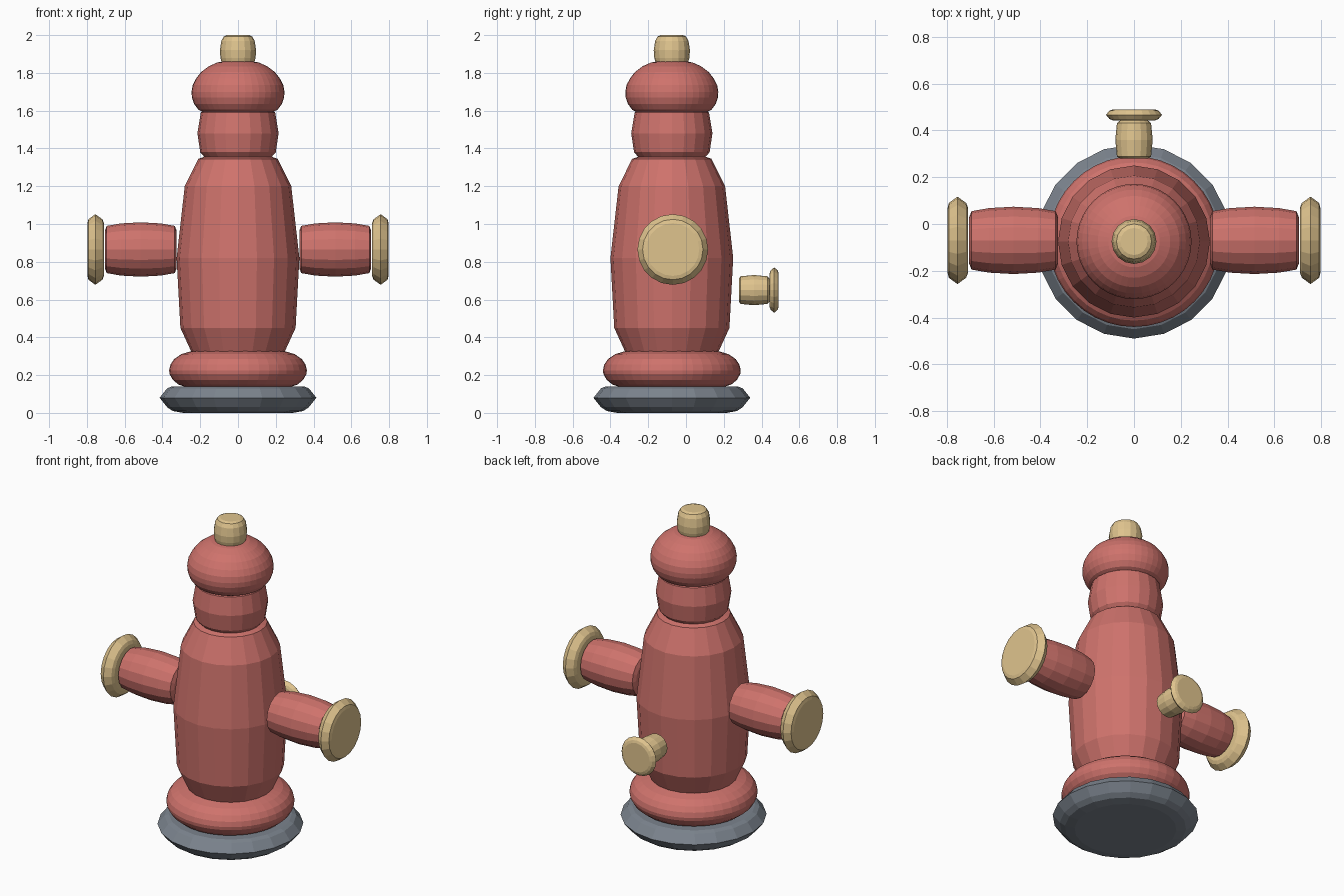
import bpy, bmesh, math
from mathutils import Matrix, Vector

CY = -0.075  # y of the hydrant axis


def material(name, rgb):
    m = bpy.data.materials.new(name)
    m.diffuse_color = (*rgb, 1)
    return m


RED = material("red_paint", (0.62, 0.17, 0.15))
BRASS = material("brass", (0.74, 0.55, 0.27))
GREY = material("dark_grey", (0.20, 0.23, 0.27))


def lathe(name, profile, sides, mat, origin=(0, CY, 0), axis=(0, 0, 1)):
    """Closed flat-shaded solid from (radius, distance along axis) points."""
    bm = bmesh.new()
    rings = []
    for r, h in profile:
        rings.append([bm.verts.new((r * math.sin(2 * math.pi * i / sides),
                                    -r * math.cos(2 * math.pi * i / sides), h))
                      for i in range(sides)])
    for a, b in zip(rings, rings[1:]):
        for i in range(sides):
            j = (i + 1) % sides
            bm.faces.new((a[i], a[j], b[j], b[i]))
    bm.faces.new(rings[0][::-1])
    bm.faces.new(rings[-1])
    rot = Vector((0, 0, 1)).rotation_difference(Vector(axis)).to_matrix().to_4x4()
    bm.transform(Matrix.Translation(origin) @ rot)
    bmesh.ops.recalc_face_normals(bm, faces=bm.faces)
    me = bpy.data.meshes.new(name)
    bm.to_mesh(me)
    bm.free()
    me.materials.append(mat)
    ob = bpy.data.objects.new(name, me)
    bpy.context.collection.objects.link(ob)
    return ob


# Foot plate and rounded collar
lathe("base_plate", [(0.29, 0), (0.345, 0.01), (0.375, 0.03), (0.415, 0.08),
                     (0.375, 0.13), (0.35, 0.14)], 20, GREY)
lathe("lower_collar", [(0.27, 0.135), (0.315, 0.15), (0.345, 0.175), (0.362, 0.205),
                       (0.365, 0.225), (0.358, 0.255), (0.338, 0.285), (0.30, 0.311),
                       (0.25, 0.326), (0.20, 0.33)], 40, RED)

# Barrel, neck, bonnet and top nut
lathe("barrel", [(0.22, 0.27), (0.25, 0.33), (0.305, 0.45), (0.325, 0.82),
                 (0.282, 1.20), (0.21, 1.345), (0.18, 1.355)], 20, RED)
lathe("neck", [(0.165, 1.34), (0.20, 1.38), (0.215, 1.48), (0.197, 1.59),
               (0.17, 1.61)], 20, RED)
lathe("bonnet", [(0.18, 1.59), (0.21, 1.605), (0.232, 1.635), (0.244, 1.67),
                 (0.246, 1.70), (0.240, 1.735), (0.222, 1.77), (0.195, 1.805),
                 (0.155, 1.835), (0.11, 1.855), (0.07, 1.862)], 40, RED)
lathe("top_nut", [(0.085, 1.85), (0.093, 1.88), (0.096, 1.92), (0.088, 1.97),
                  (0.075, 1.993), (0.058, 2.0)], 16, BRASS)

# Side outlets with caps, mirrored
for side, s in (("left", -1), ("right", 1)):
    at = (0, -0.07, 0.865)
    lathe(side + "_outlet", [(0.10, 0.325), (0.125, 0.335), (0.138, 0.41), (0.144, 0.515),
                             (0.138, 0.62), (0.125, 0.695), (0.10, 0.705)],
          16, RED, at, (s, 0, 0))
    lathe(side + "_cap", [(0.14, 0.71), (0.16, 0.718), (0.187, 0.755),
                          (0.16, 0.792), (0.14, 0.797)], 20, BRASS, at, (s, 0, 0))

# Rear valve stem and its cap
lathe("rear_valve", [(0.06, 0.28), (0.073, 0.288), (0.08, 0.36), (0.073, 0.432),
                     (0.06, 0.442)], 16, BRASS, (0, 0, 0.65), (0, 1, 0))
lathe("rear_valve_cap", [(0.09, 0.443), (0.105, 0.449), (0.12, 0.467),
                         (0.105, 0.485), (0.09, 0.49)], 20, BRASS, (0, 0, 0.65), (0, 1, 0))
